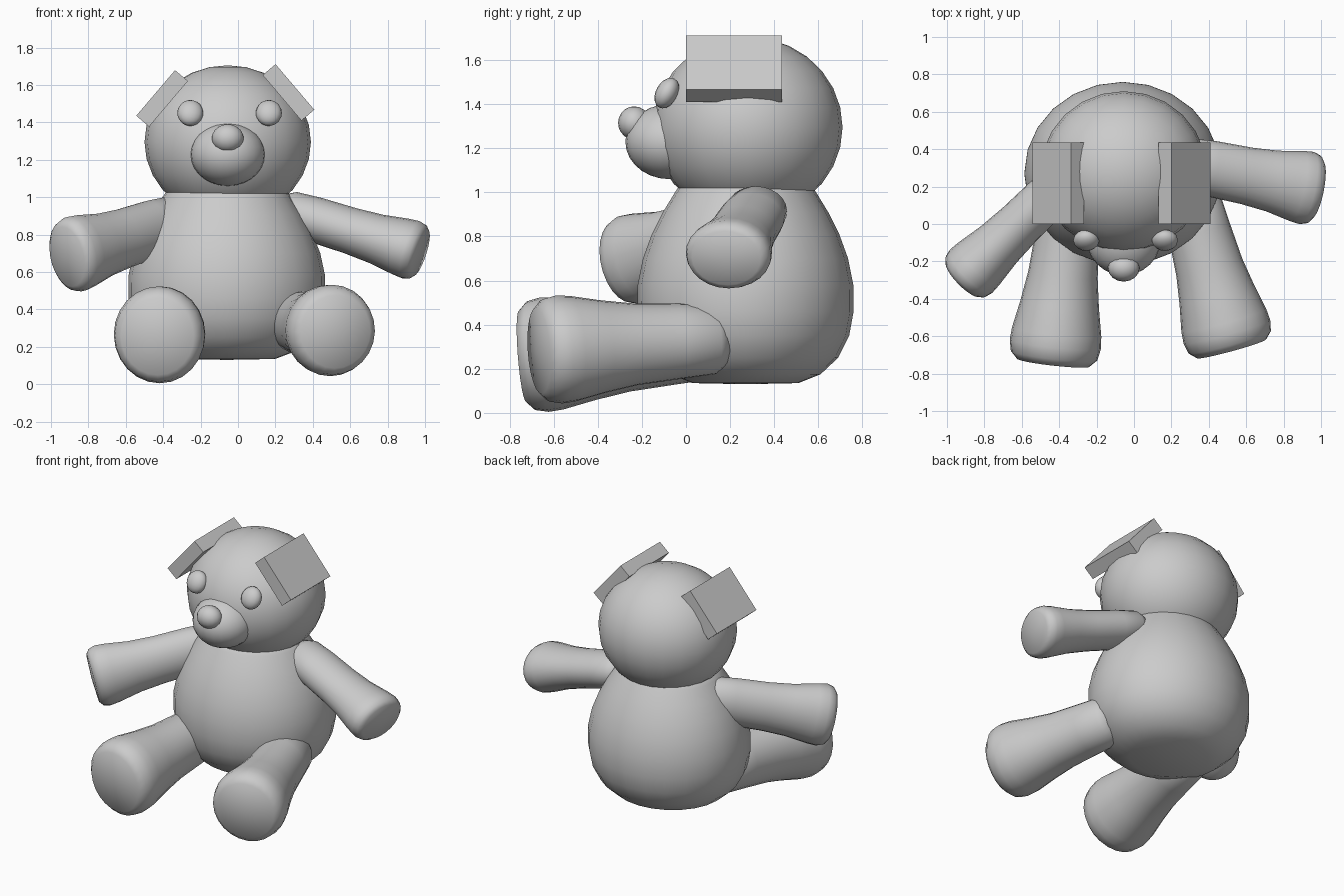
import bpy, bmesh, math
from mathutils import Matrix, Vector

if "Cube" in bpy.data.objects:
    bpy.data.objects.remove(bpy.data.objects["Cube"])


def make_object(name, bm, matrix, smooth=True):
    bm.transform(matrix)
    bmesh.ops.recalc_face_normals(bm, faces=bm.faces)
    mesh = bpy.data.meshes.new(name)
    for f in bm.faces:
        f.smooth = smooth
    bm.to_mesh(mesh)
    bm.free()
    obj = bpy.data.objects.new(name, mesh)
    bpy.context.collection.objects.link(obj)
    return obj


def ellipsoid(name, centre, radii, tilt=0.0, segs=24, rings=14):
    bm = bmesh.new()
    bmesh.ops.create_uvsphere(bm, u_segments=segs, v_segments=rings, radius=1)
    m = Matrix.Translation(centre) @ Matrix.Rotation(tilt, 4, 'X') @ Matrix.Diagonal((*radii, 1))
    return make_object(name, bm, m)


def lathe(name, profile, matrix, segs=24):
    """Spin a (radius, height) profile around local z."""
    bm = bmesh.new()
    verts = [bm.verts.new((r, 0, h)) for r, h in profile]
    edges = [bm.edges.new(pair) for pair in zip(verts, verts[1:])]
    bmesh.ops.spin(bm, geom=verts + edges, cent=(0, 0, 0), axis=(0, 0, 1),
                   angle=2 * math.pi, steps=segs, use_merge=True)
    bmesh.ops.remove_doubles(bm, verts=bm.verts, dist=1e-4)
    return make_object(name, bm, matrix)


def limb(name, start, end, profile, width, height):
    """Flared limb from start to end; profile is (radius fraction, length fraction)."""
    start, end = Vector(start), Vector(end)
    d = end - start
    length = d.length
    d.normalize()
    side = d.cross(Vector((0, 0, 1))).normalized()
    up = side.cross(d)
    rot = Matrix((side, up, d)).transposed().to_4x4()
    m = Matrix.Translation(start) @ rot @ Matrix.Diagonal((width, height, length, 1))
    # flip so the frame stays right-handed
    return lathe(name, profile, m)


CX, CY = -0.06, 0.27

# Pear-shaped body
body = [(0, .13), (.24, .135), (.34, .175), (.42, .25), (.47, .35), (.49, .46),
        (.489, .58), (.465, .70), (.425, .81), (.375, .91), (.32, 1.0), (.28, 1.06), (0, 1.09)]
lathe("body", body, Matrix.Translation((CX, CY, 0)) @ Matrix.Diagonal((1.075, 1, 1, 1)))

# Head and face
ellipsoid("head", (-.055, .28, 1.295), (.445, .43, .41))
ellipsoid("muzzle", (-.055, -.075, 1.23), (.2, .2, .17))
ellipsoid("nose", (-.055, -.235, 1.315), (.085, .073, .075), segs=16, rings=10)
for side, x in (("left", -.255), ("right", .165)):
    ellipsoid(side + "_eye", (x, -.087, 1.45), (.07, .05, .074), -.5, 16, 10)

# Flat plate ears
for side, x, z, angle in (("left", -.406, 1.528, -.866), ("right", .27, 1.56, .866)):
    bm = bmesh.new()
    bmesh.ops.create_cube(bm, size=1)
    m = (Matrix.Translation((x, .218, z)) @ Matrix.Rotation(angle, 4, 'Y')
         @ Matrix.Diagonal((.32, .435, .09, 1)))
    make_object(side + "_ear", bm, m, smooth=False)

# Arms
arm = [(0, 0), (.5, .01), (.7, .08), (.76, .25), (.78, .5), (.84, .68),
       (.97, .85), (1, .92), (.94, .965), (.8, .99), (0, 1)]
limb("left_arm", (-.30, .30, .88), (-.92, -.30, .68), arm, .162, .205)
limb("right_arm", (.22, .335, .94), (.985, .18, .70), arm, .197, .16)

# Legs
leg = [(0, 0), (.5, .01), (.66, .07), (.7, .25), (.76, .48), (.86, .65),
       (.98, .81), (1, .88), (.95, .945), (.8, .985), (0, 1)]
limb("left_leg", (-.33, .18, .33), (-.433, -.755, .255), leg, .245, .26)
limb("right_leg", (.29, .18, .34), (.525, -.68, .28), leg, .24, .245)
